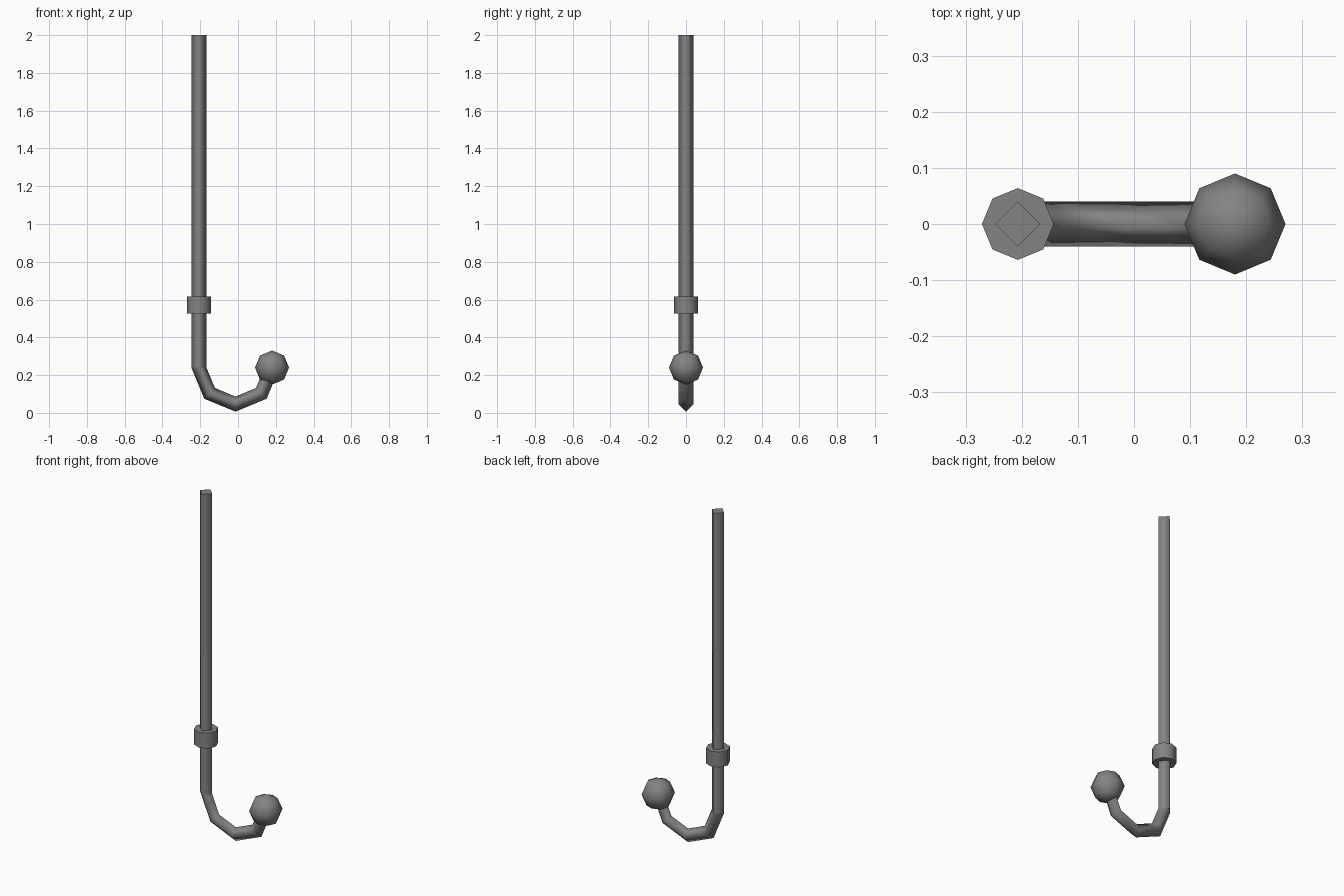
import bpy, bmesh, math
from mathutils import Vector

cube = bpy.data.objects.get("Cube")
if cube:
    bpy.data.objects.remove(cube, do_unlink=True)

SHAFT_X = -0.207
BEND_X, BEND_Z, BEND_R = -0.0135, 0.24, 0.1935
ROD_R = 0.04

metal = bpy.data.materials.new("grey metal")
metal.use_nodes = True
GREY = (0.23, 0.23, 0.23, 1)
metal.diffuse_color = GREY
metal.node_tree.nodes["Principled BSDF"].inputs["Base Color"].default_value = GREY


def finish(name, bm):
    bmesh.ops.recalc_face_normals(bm, faces=bm.faces[:])
    mesh = bpy.data.meshes.new(name)
    bm.to_mesh(mesh)
    bm.free()
    mesh.materials.append(metal)
    obj = bpy.data.objects.new(name, mesh)
    bpy.context.collection.objects.link(obj)


def sweep(name, path, radius, sides):
    """Loft a ring along (centre, outward direction) pairs lying in the xz plane."""
    bm = bmesh.new()
    rings = []
    for centre, out in path:
        ring = []
        for i in range(sides):
            a = math.tau * i / sides
            offset = out * math.cos(a) + Vector((0, 1, 0)) * math.sin(a)
            ring.append(bm.verts.new(centre + offset * radius))
        rings.append(ring)
    for lower, upper in zip(rings, rings[1:]):
        for i in range(sides):
            j = (i + 1) % sides
            bm.faces.new((lower[i], lower[j], upper[j], upper[i])).smooth = True
    for cap in (rings[0], rings[-1]):
        bm.faces.new(cap).smooth = False
    finish(name, bm)


def upright(*heights):
    return [(Vector((SHAFT_X, 0, z)), Vector((-1, 0, 0))) for z in heights]


# Long square rod set corner-forward
sweep("shaft", upright(2, BEND_Z), ROD_R, 4)

# Half-circle hook in four straight steps
bend = []
for k in range(5):
    a = math.pi + k * math.pi / 4
    out = Vector((math.cos(a), 0, math.sin(a)))
    bend.append((Vector((BEND_X, 0, BEND_Z)) + out * BEND_R, out))
sweep("hook", bend, ROD_R, 4)

# Eight-sided collar
sweep("collar", upright(0.615, 0.525), 0.064, 8)

# Ball on the hook's tip
bm = bmesh.new()
bmesh.ops.create_uvsphere(bm, u_segments=8, v_segments=4, radius=0.09)
bmesh.ops.translate(bm, verts=bm.verts, vec=(BEND_X + BEND_R, 0, BEND_Z))
for face in bm.faces:
    face.smooth = True
finish("tip_ball", bm)
